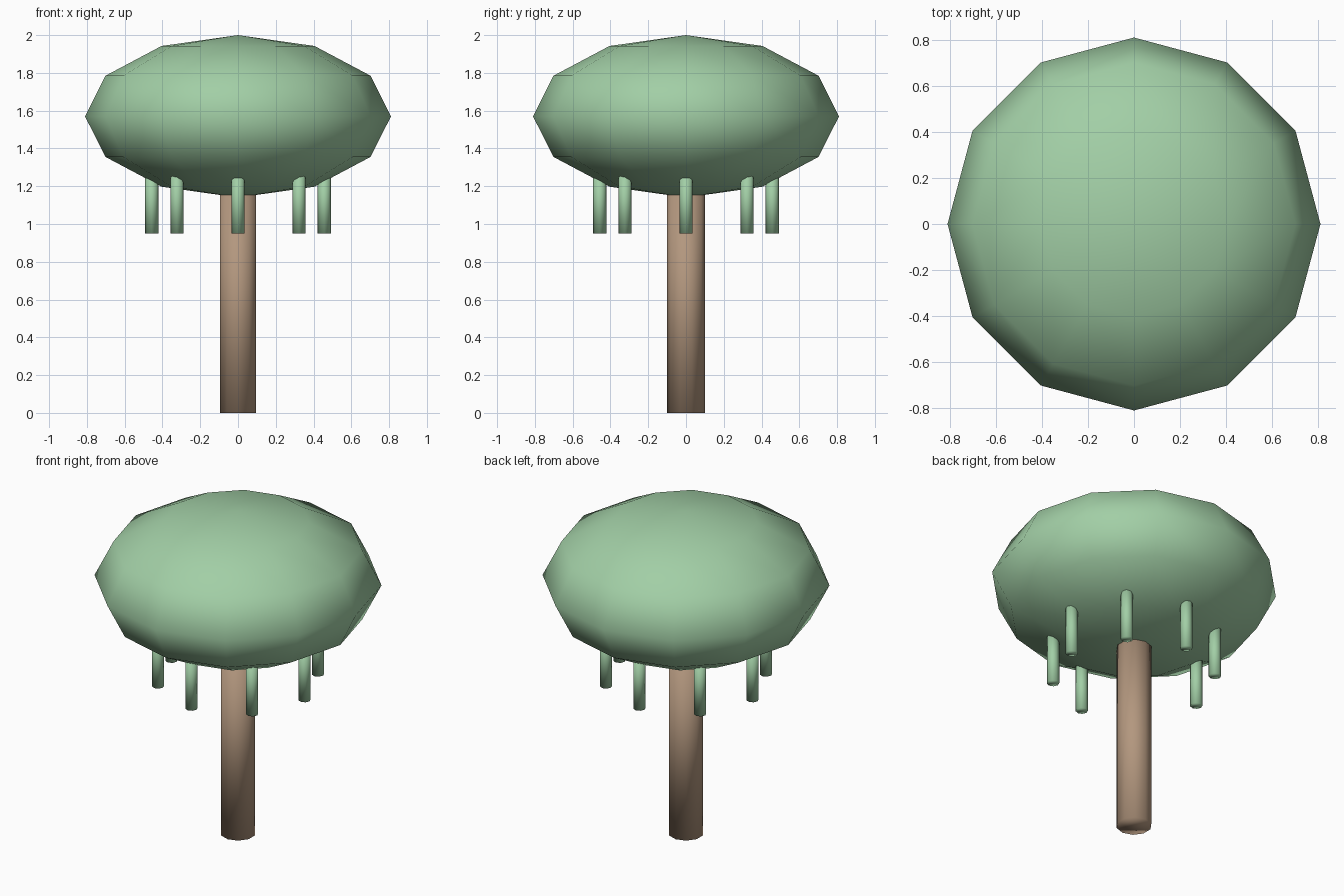
import bpy
from math import cos, sin, pi

if "Cube" in bpy.data.objects:
    bpy.data.objects.remove(bpy.data.objects["Cube"])


def material(name, color):
    m = bpy.data.materials.new(name)
    m.diffuse_color = (*color, 1)
    m.use_nodes = True
    m.node_tree.nodes["Principled BSDF"].inputs["Base Color"].default_value = m.diffuse_color
    return m


def finish(name, mat):
    ob = bpy.context.object
    ob.name = name
    ob.data.materials.append(mat)
    bpy.ops.object.shade_smooth()
    return ob


def post(name, x, y, z0, z1, radius, sides, mat):
    bpy.ops.mesh.primitive_cylinder_add(vertices=sides, radius=radius, depth=z1 - z0,
                                        location=(x, y, (z0 + z1) / 2))
    return finish(name, mat)


leaf = material("leaf_green", (0.36, 0.62, 0.38))
bark = material("bark_brown", (0.45, 0.31, 0.21))

# Trunk, ending just inside the canopy
post("trunk", 0, 0, 0, 1.18, 0.1, 10, bark)

# Low-poly flattened canopy
bpy.ops.mesh.primitive_uv_sphere_add(segments=12, ring_count=6, radius=1,
                                     location=(0, 0, 1.57))
bpy.context.object.scale = (0.81, 0.81, 0.43)
bpy.ops.object.transform_apply(location=False, rotation=False, scale=True)
finish("canopy", leaf)

# Ring of hanging strands
for i in range(8):
    a = i * pi / 4
    post(f"hanging_strand_{i + 1}", 0.457 * cos(a), 0.457 * sin(a),
         0.95, 1.28, 0.035, 8, leaf)
